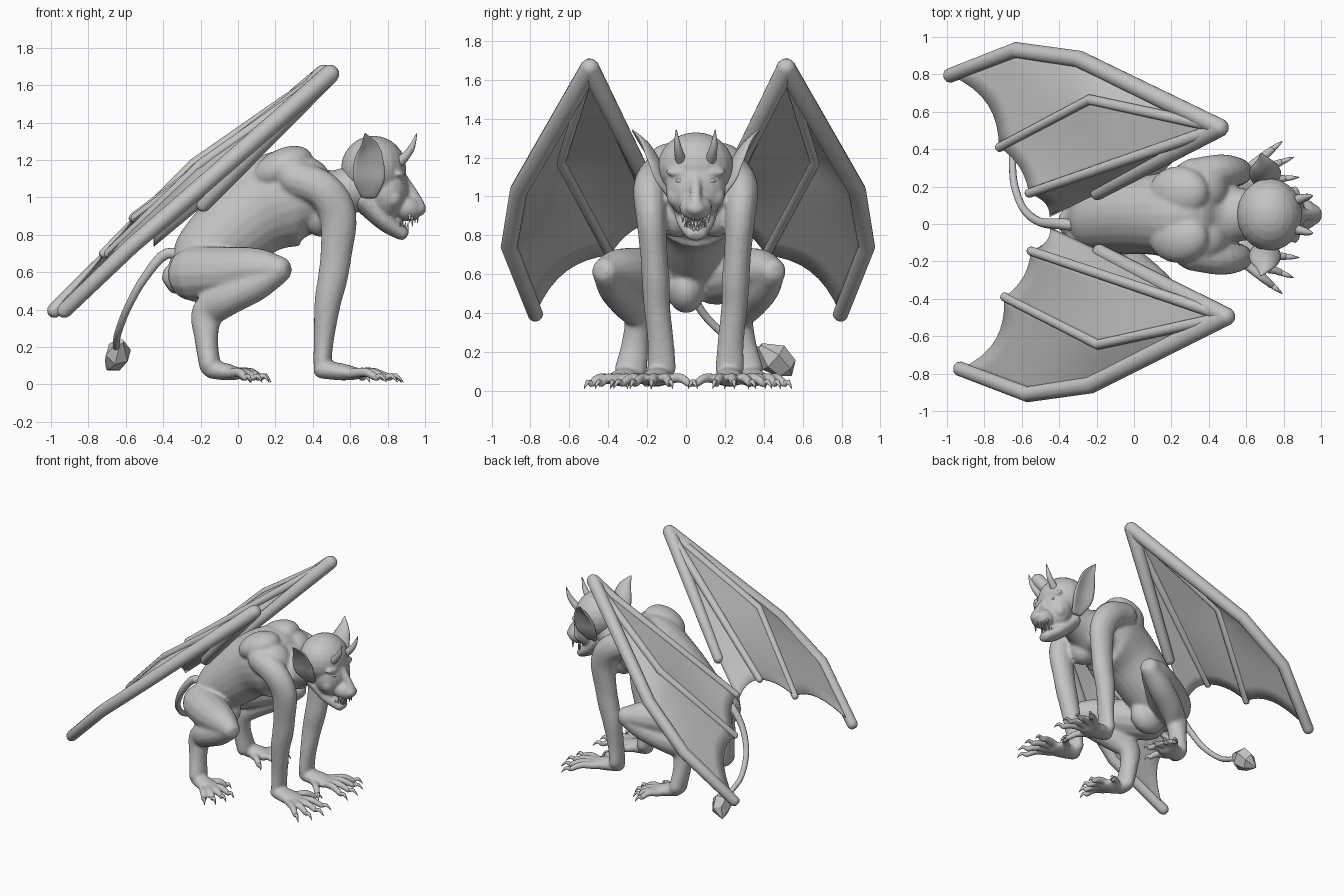
import bpy, bmesh, math
from mathutils import Vector, Matrix

cube = bpy.data.objects.get("Cube")
if cube:
    bpy.data.objects.remove(cube, do_unlink=True)

stone = bpy.data.materials.new("grey stone")
stone.use_nodes = True
GREY = (0.55, 0.55, 0.55, 1)
stone.diffuse_color = GREY
stone.node_tree.nodes["Principled BSDF"].inputs["Base Color"].default_value = GREY

SIDES = (1, -1)
MID = 0.05      # centre plane of the upper body
WING_MID = 0.01


def spline(rows, steps):
    """Catmull-Rom through rows of any width."""
    rows = [Vector(r) for r in rows]
    out = []
    for i in range(len(rows) - 1):
        p, q = rows[i], rows[i + 1]
        a = rows[i - 1] if i else p * 2 - q
        b = rows[i + 2] if i + 2 < len(rows) else q * 2 - p
        for k in range(steps):
            t = k / steps
            out.append(0.5 * (2 * p + (q - a) * t + (2 * a - 5 * p + 4 * q - b) * t * t
                              + (3 * p - a - 3 * q + b) * t ** 3))
    return out + [rows[-1]]


def loft(bm, rows, s=1, c=0.0, steps=4, sides=14, rounded=True, cup=0.0):
    """Tube through rows of x, y, z, side radius and optional second radius."""
    rows = [tuple(r) if len(r) == 5 else (*r, r[3]) for r in rows]
    rows = spline(rows, steps) if steps > 1 else [Vector(r) for r in rows]
    pts = [Vector((r[0], c + s * r[1], r[2])) for r in rows]
    rad = [(max(r[3], 0.002), max(r[4], 0.002)) for r in rows]
    n = len(pts)
    frames = [(pts[min(i + 1, n - 1)] - pts[max(i - 1, 0)]).normalized() for i in range(n)]
    rings = [(pts[i], rad[i], frames[i], 1) for i in range(n)]
    if rounded:
        for f, k in ((0.5, 0.86), (0.85, 0.5)):
            rings.insert(0, (pts[0] - frames[0] * min(rad[0]) * f, rad[0], frames[0], k))
            rings.append((pts[-1] + frames[-1] * min(rad[-1]) * f, rad[-1], frames[-1], k))
    loops = []
    for p, (a, b), t, k in rings:
        side = (Vector((0, 1, 0)) - t * t.y).normalized()
        up = t.cross(side)
        loop = []
        for j in range(sides):
            w = math.tau * j / sides
            bend = cup * b * math.sin(w) ** 2 * s
            loop.append(bm.verts.new(p + (side * (a * math.cos(w) + bend) + up * b * math.sin(w)) * k))
        loops.append(loop)
    for l, m in zip(loops, loops[1:]):
        for j in range(sides):
            bm.faces.new((l[j], l[j - 1], m[j - 1], m[j]))
    bm.faces.new(loops[0])
    bm.faces.new(loops[-1])


def blob(bm, pos, radii, s=1, c=MID, tilt=0):
    mat = (Matrix.Translation((pos[0], c + s * pos[1], pos[2])) @ Matrix.Rotation(tilt, 4, 'Y')
           @ Matrix.Diagonal((*radii, 1)))
    bmesh.ops.create_uvsphere(bm, u_segments=20, v_segments=12, radius=1, matrix=mat)


def finish(name, bm, smooth=True, voxel=0, relax=4, thick=0):
    bmesh.ops.recalc_face_normals(bm, faces=bm.faces)
    mesh = bpy.data.meshes.new(name)
    bm.to_mesh(mesh)
    bm.free()
    mesh.materials.append(stone)
    for p in mesh.polygons:
        p.use_smooth = smooth
    ob = bpy.data.objects.new(name, mesh)
    bpy.context.collection.objects.link(ob)
    if voxel:
        m = ob.modifiers.new("fuse", 'REMESH')
        m.mode, m.voxel_size, m.use_smooth_shade = 'VOXEL', voxel, True
        m = ob.modifiers.new("relax", 'SMOOTH')
        m.factor, m.iterations = 0.5, relax
    if thick:
        m = ob.modifiers.new("skin", 'SOLIDIFY')
        m.thickness, m.offset = thick, 0


def paw(bm, claws, s, c, x, y, heading, palm, width, reach):
    """Sloping palm with five fanned digits, each ending in a claw."""
    fwd = Vector((math.cos(heading), math.sin(heading), 0))
    root = Vector((x, y, 0.08))
    end = root + fwd * palm - Vector((0, 0, 0.022))
    loft(bm, [(*root, 0.06, 0.05), (*root.lerp(end, 0.6), width, 0.046), (*end, width, 0.034)], s, c)
    for i in range(5):
        t = i / 2 - 1
        long = reach * (0.75 if i == 0 else 1 - 0.12 * t * t)
        ang = heading + t * 0.6 - (0.3 if i == 0 else 0)
        way = Vector((math.cos(ang), math.sin(ang), 0))
        side = Vector((-fwd.y, fwd.x, 0))
        b = end + side * width * 0.8 * t - fwd * (0.07 if i == 0 else 0.02)
        mid, tip = b + way * long * 0.45, b + way * long * 0.8
        mid.z, tip.z = 0.066, 0.036
        loft(bm, [(*b, 0.028), (*mid, 0.026), (*tip, 0.021)], s, c, sides=10)
        nail = b + way * long * 1.1
        loft(claws, [(*tip, 0.016), (*tip.lerp(nail, 0.5), 0.012), (nail.x, nail.y, 0.012, 0.002)],
             s, c, steps=2, sides=8)


# Body: torso, limbs, hands and feet fused into one skin
body, claws = bmesh.new(), bmesh.new()
loft(body, [(-.32, -.04, .57, .09, .09), (-.22, -.03, .64, .17, .17), (-.08, -.01, .77, .2, .21),
            (.1, 0, .92, .215, .235), (.28, 0, 1.0, .25, .262), (.43, 0, 1.0, .22, .18),
            (.54, 0, 1.02, .15, .13), (.68, 0, 1.07, .13, .13)], c=MID, sides=24)
blob(body, (-.13, -.05, .53), (.14, .1, .13))
for s in SIDES:
    blob(body, (.24, .12, 1.16), (.17, .14, .1), s, tilt=-.45)     # shoulder blade
    blob(body, (.38, .13, 1.11), (.13, .12, .1), s, tilt=.6)       # slope to the neck
    blob(body, (.44, .1, .91), (.1, .11, .12), s)                  # chest muscle
    loft(body, [(.31, .2, 1.1, .1), (.46, .235, 1.035, .088, .1), (.535, .23, .9, .078, .1),
                (.525, .215, .7, .07, .085), (.505, .205, .56, .072, .08), (.48, .2, .44, .068, .072),
                (.46, .18, .25, .068, .055), (.45, .175, .11, .075, .048)], s, MID)
    loft(body, [(-.23, .13, .59, .15), (-.08, .24, .6, .14), (.1, .36, .62, .112),
                (.215, .425, .615, .075)], s, .015)
    loft(body, [(.215, .425, .605, .07), (.09, .38, .53, .088), (-.05, .32, .46, .09),
                (-.16, .265, .385, .07, .09), (-.17, .275, .25, .07, .064), (-.15, .3, .1, .085, .058)], s, .015)
    paw(body, claws, s, .035, .45, .18, .08, .18, .078, .25)
    paw(body, claws, s, .01, -.14, .31, .28, .14, .073, .18)
finish("body", body, voxel=.012)
finish("claws", claws)

# Head: skull, brow, muzzle and open jaw fused together
head = bmesh.new()
blob(head, (.725, 0, 1.155), (.175, .195, .175))
blob(head, (.8, 0, 1.04), (.115, .155, .16))
blob(head, (.9, 0, .945), (.09, .085, .07), tilt=.3)
blob(head, (.98, 0, .94), (.025, .045, .035))
loft(head, [(.88, 0, 1.1, .03), (.93, 0, 1.03, .028), (.965, 0, .96, .035)], c=MID)
loft(head, [(.67, 0, .99, .13, .07), (.79, 0, .87, .1, .055), (.875, 0, .81, .06, .04)], c=MID)
for s in SIDES:
    blob(head, (.86, .075, 1.125), (.035, .08, .024), s, tilt=.3)
    blob(head, (.83, .095, 1.0), (.05, .055, .06), s)
    blob(head, (.965, .035, .935), (.022, .02, .022), s)
finish("head", head, voxel=.01, relax=4)

# Ears, eyes, horns and teeth
ears, eyes, horns, teeth = (bmesh.new() for _ in range(4))
for s in SIDES:
    loft(ears, [(.7, .13, 1.02, .025, .045), (.7, .175, 1.1, .025, .083), (.7, .205, 1.18, .022, .085),
                (.7, .255, 1.27, .014, .06), (.68, .325, 1.34, .004, .006)], s, MID, cup=.4)
    blob(eyes, (.88, .07, 1.08), (.016, .034, .013), s)
    loft(horns, [(.85, .075, 1.18, .03), (.895, .085, 1.22, .024), (.93, .095, 1.27, .017),
                 (.955, .1, 1.34, .003)], s, MID)
    for i in range(4):
        y, x = .012 + .018 * i, .96 - .014 * i
        drop = .05 if i == 2 else .03
        loft(teeth, [(x, y, .905, .01), (x, y, .895 - drop, .002)], s, MID, steps=1, sides=6)
        loft(teeth, [(x - .055, y * .8, .83, .009), (x - .05, y * .8, .845 + drop * .7, .002)],
             s, MID, steps=1, sides=6)
for name, bm in (("ears", ears), ("eyes", eyes), ("horns", horns), ("teeth", teeth)):
    finish(name, bm)


def along(path, t):
    """Point at fraction t of a polyline's length."""
    lens = [(b - a).length for a, b in zip(path, path[1:])]
    d = t * sum(lens)
    for a, b, l in zip(path, path[1:], lens):
        if d <= l:
            return a.lerp(b, d / l)
        d -= l
    return path[-1]


# Wings: bones and scalloped membranes, the pair turned slightly about z
WRIST = (.475, .505, 1.66)
LEAD = [WRIST, (-.26, .87, 1.03), (-.6, .92, .74), (-.955, .785, .395)]
MIDDLE = [WRIST, (-.215, .655, 1.18), (-.705, .4, .7)]
INNER = [WRIST, (-.555, .155, .89)]
ARM = [WRIST, (-.19, .155, .96)]
ROOT = ARM + [(-.45, .03, .74)]
TURN = .034
bones, skin = bmesh.new(), bmesh.new()
for s in SIDES:
    lead, middle, inner, arm, root = ([Vector((x - TURN * s * y, y, z)) for x, y, z in path]
                                      for path in (LEAD, MIDDLE, INNER, ARM, ROOT))
    for path, r0, r1 in ((lead, .05, .04), (middle, .03, .025), (inner, .032, .025), (arm, .05, .038)):
        n = len(path) - 1
        loft(bones, [(*p, r0 + (r1 - r0) * i / n) for i, p in enumerate(path)],
             s, WING_MID, steps=1, sides=12)
    for a, b, dip in ((lead, middle, .06), (middle, inner, .03), (inner, root, .03)):
        grid = []
        for i in range(17):
            row = []
            for j in range(9):
                v = j / 8
                arc = 4 * v * (1 - v)
                u = i / 16 * (1 - dip * arc)
                p = along(a, u).lerp(along(b, u), v)
                row.append(skin.verts.new((p.x, WING_MID + s * p.y, p.z)))
            grid.append(row)
        for p, q in zip(grid, grid[1:]):
            for j in range(8):
                skin.faces.new((p[j], p[j + 1], q[j + 1], q[j]))
bmesh.ops.remove_doubles(skin, verts=skin.verts, dist=.0005)
finish("wing_bones", bones)
finish("wing_membranes", skin, thick=.008)

# Tail with a faceted spade tip
tail, spade = bmesh.new(), bmesh.new()
loft(tail, [(-.24, -.02, .66, .03), (-.38, 0, .7, .03), (-.5, .01, .57, .024), (-.59, .08, .41, .021),
            (-.64, .21, .28, .02), (-.65, .34, .22, .019), (-.65, .42, .19, .018)], sides=10)
loft(spade, [(-.63, .38, .23, .02), (-.64, .45, .17, .085, .07), (-.66, .51, .12, .07, .055),
             (-.7, .54, .08, .006)], steps=1, sides=6, rounded=False)
finish("tail", tail)
finish("tail_spade", spade, smooth=False)
